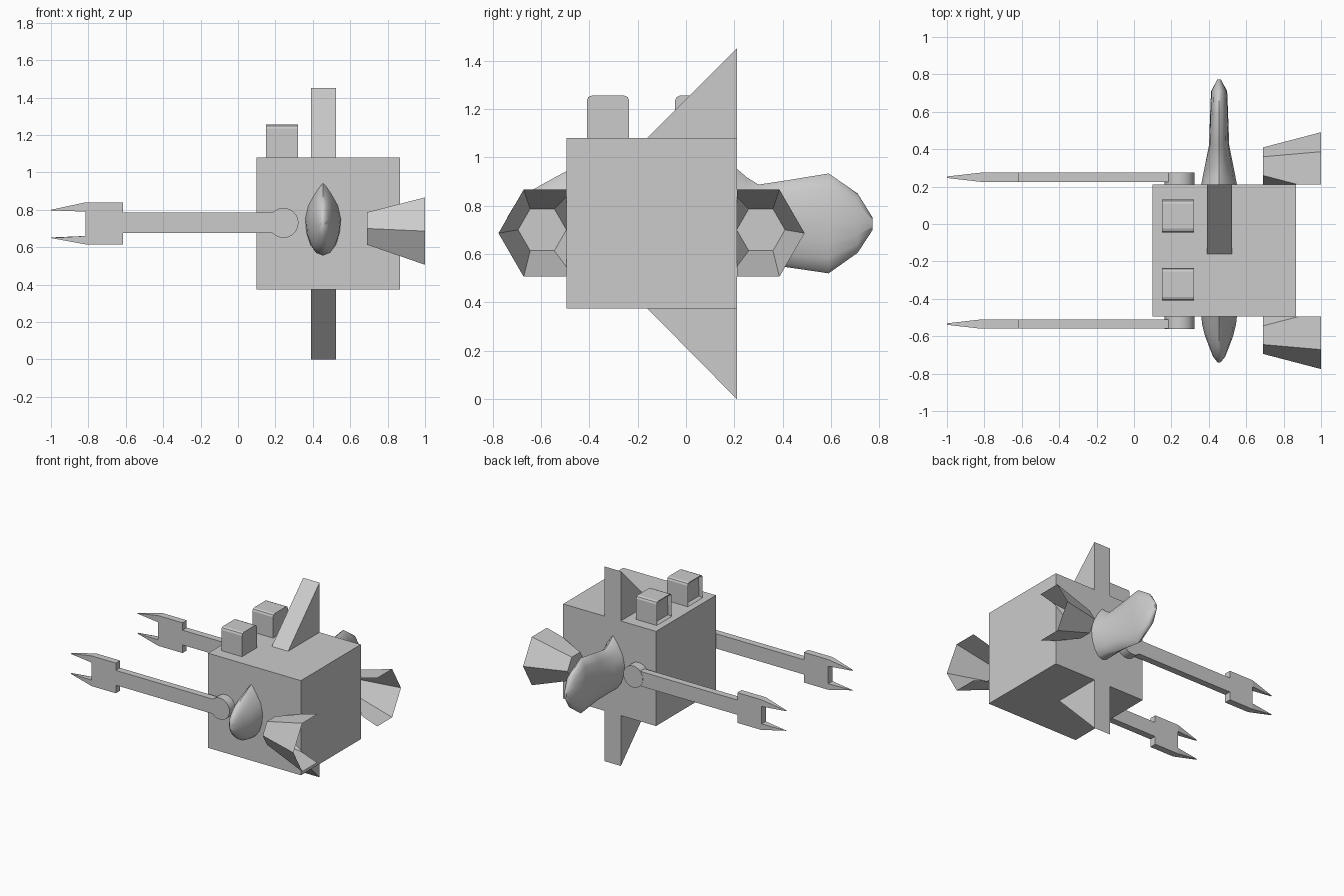
import bpy, bmesh, math
from mathutils import Vector, Matrix

if "Cube" in bpy.data.objects:
    bpy.data.objects.remove(bpy.data.objects["Cube"])

CY = -0.1425          # the body's middle in y; most parts mirror about it
BACK, FRONT = 0.21, -0.495


def finish(name, bm, smooth=False, normals=True):
    if normals:
        bmesh.ops.recalc_face_normals(bm, faces=bm.faces)
    me = bpy.data.meshes.new(name)
    bm.to_mesh(me)
    bm.free()
    ob = bpy.data.objects.new(name, me)
    bpy.context.collection.objects.link(ob)
    if smooth:
        bpy.context.view_layer.objects.active = ob
        ob.select_set(True)
        bpy.ops.object.shade_smooth_by_angle(angle=math.radians(50))
        ob.select_set(False)
    return ob


def add_loft(bm, rings):
    loops = [[bm.verts.new(p) for p in r] for r in rings]
    n = len(loops[0])
    for a, b in zip(loops, loops[1:]):
        for i in range(n):
            bm.faces.new((a[i], a[(i + 1) % n], b[(i + 1) % n], b[i]))
    bm.faces.new(loops[0])
    bm.faces.new(loops[-1])


def box(name, x0, x1, y0, y1, z0, z1):
    bm = bmesh.new()
    add_loft(bm, [[(x0, y0, z), (x1, y0, z), (x1, y1, z), (x0, y1, z)] for z in (z0, z1)])
    return finish(name, bm)


# Body
box("body", 0.10, 0.865, FRONT, BACK, 0.375, 1.08)

# Triangular fins above and below
for name, z0, z1 in (("top_fin", 1.08, 1.45), ("bottom_fin", 0.375, 0.0)):
    bm = bmesh.new()
    add_loft(bm, [[(x, -0.16, z0), (x, BACK, z0), (x, BACK, z1)] for x in (0.39, 0.525)])
    finish(name, bm)

# Eye blocks with rounded tops and a recessed face
for name, y0 in (("eye_front", -0.41), ("eye_back", -0.045)):
    y1, c = y0 + 0.175, 0.02
    prof = [(y0, 1.08), (y1, 1.08), (y1, 1.235), (y1 - 0.006, 1.249), (y1 - c, 1.255),
            (y0 + c, 1.255), (y0 + 0.006, 1.249), (y0, 1.235)]
    bm = bmesh.new()
    add_loft(bm, [[(x, y, z) for y, z in prof] for x in (0.15, 0.32)])
    bmesh.ops.recalc_face_normals(bm, faces=bm.faces)
    bm.normal_update()
    face = min(bm.faces, key=lambda f: f.calc_center_median().x)
    bmesh.ops.inset_region(bm, faces=[face], thickness=0.02, depth=0)
    bmesh.ops.translate(bm, verts=face.verts, vec=(0.02, 0, 0))
    finish(name, bm)

# Arms: shoulder disc, shaft with palm, two tapered claws
shaft = [(0.245, 0.675), (0.245, 0.785), (-0.615, 0.785), (-0.615, 0.84),
         (-0.815, 0.84), (-0.815, 0.615), (-0.615, 0.615), (-0.615, 0.675)]
for side, s in (("back", 1), ("front", -1)):
    yc = CY + s * 0.3925
    bm = bmesh.new()
    add_loft(bm, [[(x, yc + d, z) for x, z in shaft] for d in (-0.025, 0.025)])
    finish(side + "_arm", bm)
    bm = bmesh.new()
    for zo, zi, zt in ((0.84, 0.79, 0.80), (0.615, 0.66, 0.652)):
        ring = lambda x, a, b, h: [(x, yc - h, a), (x, yc + h, a), (x, yc + h, b), (x, yc - h, b)]
        add_loft(bm, [ring(-0.815, zo, zi, 0.025), ring(-1.0, zt, zt - 0.003, 0.004)])
    finish(side + "_claw", bm)
    bm = bmesh.new()
    bmesh.ops.create_cone(bm, cap_ends=True, segments=32, radius1=0.08, radius2=0.08, depth=0.067,
                          matrix=Matrix.Translation((0.243, CY + s * 0.3855, 0.73))
                          @ Matrix.Rotation(math.pi / 2, 4, 'X'))
    finish(side + "_shoulder", bm, smooth=True)

# Flared hexagonal thrusters, open at the wide end and cut flush with the body side
for side, s in (("back", 1), ("front", -1)):
    bm = bmesh.new()
    loops = []
    for x, off, zc, r in ((0.69, 0.452, 0.70, 0.1), (1.0, 0.425, 0.686, 0.208)):
        loops.append([bm.verts.new((x, CY + s * (off + r * math.cos(k * math.pi / 3)),
                                    zc + r * math.sin(k * math.pi / 3))) for k in range(6)])
    a, b = loops
    for i in range(6):
        bm.faces.new((a[i], a[(i + 1) % 6], b[(i + 1) % 6], b[i]))
    bm.faces.new(a)
    bmesh.ops.bisect_plane(bm, geom=bm.verts[:] + bm.edges[:] + bm.faces[:],
                           plane_co=(0, CY + s * 0.3525, 0), plane_no=(0, s, 0), clear_inner=True)
    finish(side + "_thruster", bm)


# Rounded fish-like nose and tail: teardrop sections (y, half width, bottom, top, pointiness)
def fish(name, sections):
    bm = bmesh.new()
    rings = []
    for y, w, z0, z1, sharp in sections:
        ring = []
        for k in range(16):
            t = 2 * math.pi * k / 16
            c, h = math.cos(t), (z1 - z0) / 2
            pinch = 1 - sharp * max(0, c) ** 2
            ring.append((0.455 + w * math.sin(t) * pinch, y, z0 + h + h * c))
        rings.append(ring)
    add_loft(bm, rings)
    finish(name, bm, smooth=True)


fish("fish_nose", [(-0.48, 0.097, 0.555, 0.95, 0.75), (-0.54, 0.09, 0.555, 0.918, 0.6),
                   (-0.60, 0.075, 0.565, 0.885, 0.3), (-0.66, 0.052, 0.60, 0.85, 0.1),
                   (-0.71, 0.032, 0.65, 0.80, 0), (-0.74, 0.008, 0.70, 0.75, 0)])
fish("fish_tail", [(0.19, 0.099, 0.56, 0.97, 0.75), (0.25, 0.088, 0.556, 0.918, 0.6),
                   (0.30, 0.078, 0.555, 0.887, 0.3), (0.42, 0.054, 0.545, 0.905, 0.1),
                   (0.59, 0.048, 0.52, 0.933, 0), (0.71, 0.043, 0.605, 0.85, 0),
                   (0.772, 0.01, 0.70, 0.75, 0)])
